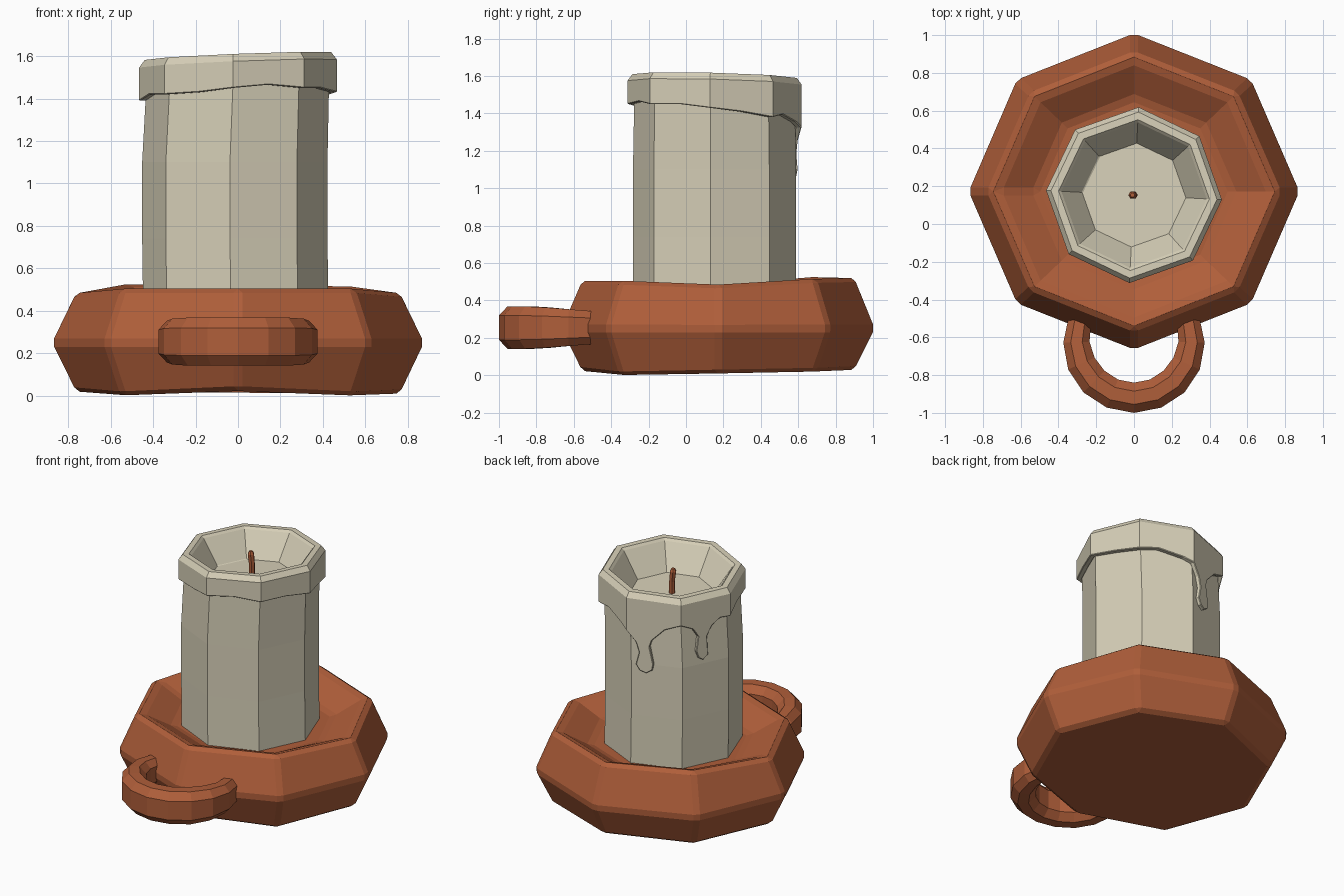
import bpy, bmesh, math
from mathutils import Vector

if "Cube" in bpy.data.objects:
    bpy.data.objects.remove(bpy.data.objects["Cube"])


def material(name, rgb):
    m = bpy.data.materials.new(name)
    m.diffuse_color = (*rgb, 1)
    m.use_nodes = True
    m.node_tree.nodes["Principled BSDF"].inputs["Base Color"].default_value = m.diffuse_color
    return m


CLAY = material("terracotta", (0.43, 0.112, 0.042))
WAX = material("cream wax", (0.68, 0.63, 0.48))


def finish(name, bm, mat):
    bmesh.ops.recalc_face_normals(bm, faces=bm.faces)
    me = bpy.data.meshes.new(name)
    bm.to_mesh(me)
    bm.free()
    me.materials.append(mat)
    ob = bpy.data.objects.new(name, me)
    bpy.context.collection.objects.link(ob)
    return ob


def bevel(ob, width, angle):
    b = ob.modifiers.new("bevel", 'BEVEL')
    b.width, b.segments = width, 1
    b.limit_method, b.angle_limit = 'ANGLE', math.radians(angle)


def loft(bm, rings, first=True, last=True):
    """Join closed rings of points with quads, optionally capping the ends."""
    vs = [[bm.verts.new(p) for p in r] for r in rings]
    for a, b in zip(vs, vs[1:]):
        n = len(a)
        for i in range(n):
            bm.faces.new((a[i], a[(i + 1) % n], b[(i + 1) % n], b[i]))
    if first:
        bm.faces.new(vs[0][::-1])
    if last:
        bm.faces.new(vs[-1])
    return vs


def octagon(r, z, cy, turn=0.0, cx=0.0):
    return [Vector((cx + r * math.cos(math.radians(45 * i + turn)),
                    cy + r * math.sin(math.radians(45 * i + turn)), z)) for i in range(8)]


# Dish: slightly uneven octagonal saucer with a sunken floor
top_wobble = [-.02, .01, .015, .02, -.02, .0, .0, .0]
low_wobble = [.01, .02, .03, .02, .02, .0, .025, .0]
bm = bmesh.new()
rings = []
for r, z, wobble in ((.77, 0, low_wobble), (.885, .25, None), (.77, .505, top_wobble),
                     (.72, .505, top_wobble), (.52, .40, None)):
    ring = octagon(r, z, .172)
    for i, p in enumerate(ring):
        p.y = .172 + (p.y - .172) * .955
        if wobble:
            p.z += wobble[i]
    rings.append(ring)
loft(bm, rings)
bevel(finish("dish", bm, CLAY), .03, 25)

# Handle: chamfered section swept round an open loop
section = [(.08, -.065), (.08, .065), (.035, .113), (-.035, .113),
           (-.08, .065), (-.08, -.065), (-.035, -.113), (.035, -.113)]
bm = bmesh.new()
rings = []
steps = 10
for k in range(steps + 1):
    t = k / steps
    a = math.radians(160 + 220 * t)
    s = .78 + .22 * min(1, 4 * t, 4 * (1 - t))
    rings.append([((.305 + u * s) * math.cos(a), -.615 + (.305 + u * s) * math.sin(a),
                   .255 + v * s) for u, v in section])
loft(bm, rings)
finish("handle", bm, CLAY)

# Candle body: gently bowed octagonal column, open under the wax cap
CY, TURN = .153, -3
bm = bmesh.new()
loft(bm, [octagon(r, z, CY, TURN, cx) for r, z, cx in
          ((.437, .38, -.01), (.437, .74, -.015), (.437, 1.1, -.015), (.43, 1.5, 0))],
     last=False)
finish("candle_body", bm, WAX)

# Wax cap: rim, hollow and a skirt whose lower edge runs into two drips
corner_z = [1.43, 1.38, 1.325, 1.40, 1.39, 1.42, 1.45, 1.45]
edge = {0: [(.5, 1.41)],
        1: [(.35, 1.395), (.8, 1.355)],
        2: [(.17, 1.255), (.23, 1.185), (.17, 1.10), (.24, 1.06), (.36, 1.045),
            (.47, 1.07), (.49, 1.11), (.42, 1.23), (.46, 1.275), (.70, 1.36)],
        3: [(.24, 1.36), (.35, 1.30), (.31, 1.20), (.36, 1.15), (.45, 1.13), (.55, 1.16),
            (.53, 1.29), (.63, 1.355), (.80, 1.395)],
        4: [(.4, 1.42)], 5: [(.5, 1.43)], 6: [(.5, 1.465)], 7: [(.5, 1.45)]}


def tilt(p):
    p.z += .04 * p.x - .025 * (p.y - CY)
    return p


bm = bmesh.new()
cap_rings = [[tilt(p) for p in octagon(r, z, CY, TURN)] for r, z in
             ((.466, 1.565), (.44, 1.60), (.40, 1.60), (.385, 1.585), (.275, 1.42))]
outer = loft(bm, cap_rings, first=False)[0]
base = octagon(.466, 0, CY, TURN)
low = [bm.verts.new((p.x, p.y, z)) for p, z in zip(base, corner_z)]
for i in range(8):
    j = (i + 1) % 8
    hem = []
    for t, z in edge[i]:
        p = base[i].lerp(base[j], t)
        hem.append(bm.verts.new((p.x, p.y, z)))
    bm.faces.new([outer[i], low[i], *hem, low[j], outer[j]])
cap = finish("wax_cap", bm, WAX)
# keep normals facing out so the shell thickens inward
if sum(f.normal.z * f.area for f in cap.data.polygons) < 0:
    cap.data.flip_normals()
sol = cap.modifiers.new("thickness", 'SOLIDIFY')
sol.thickness, sol.offset = .034, -1
bevel(cap, .012, 60)

# Wick: short bent hexagonal cord
bm = bmesh.new()
loft(bm, [[(cx + r * math.cos(k * math.pi / 3), CY + r * math.sin(k * math.pi / 3), z)
           for k in range(6)]
          for cx, z, r in ((.0, 1.40, .02), (.0, 1.50, .02), (-.008, 1.57, .022), (-.008, 1.59, .012))])
finish("wick", bm, CLAY)
